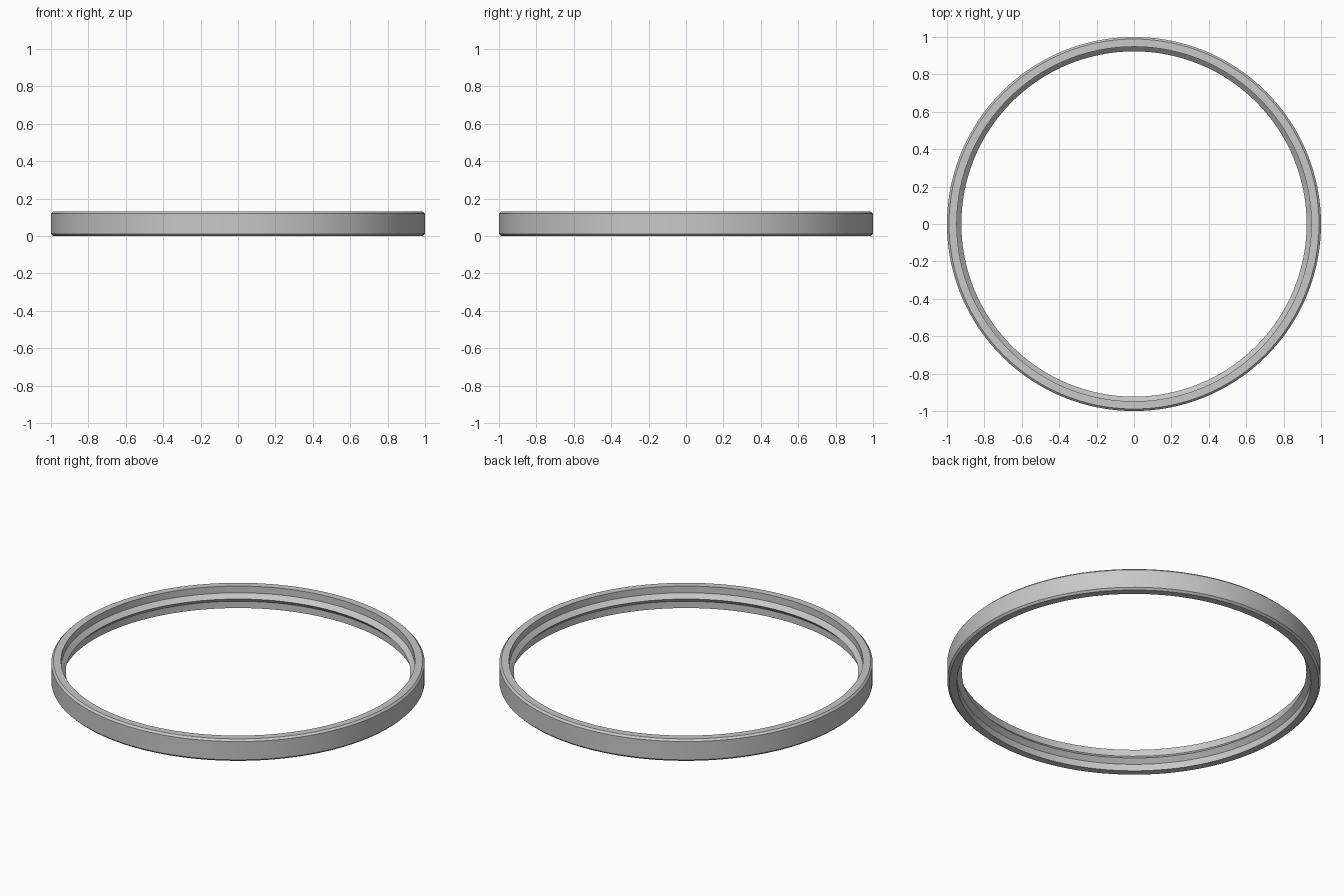
import bpy, bmesh, math

cube = bpy.data.objects.get("Cube")
if cube:
    bpy.data.objects.remove(cube, do_unlink=True)

HEIGHT = 0.13
OUTER, WALL, RIDGE = 1.0, 0.948, 0.923   # radii
BEVEL = 0.011                            # outer edge chamfer
SEGMENTS = 128

# Grey metal
metal = bpy.data.materials.new("grey_metal")
metal.use_nodes = True
colour = (0.58, 0.58, 0.58, 1)
metal.diffuse_color = colour
metal.node_tree.nodes["Principled BSDF"].inputs["Base Color"].default_value = colour

# Cross-section: chamfered outside, pointed ridge around the inside
mid, rise = HEIGHT / 2, WALL - RIDGE
profile = [
    (OUTER - BEVEL, 0), (OUTER, BEVEL),
    (OUTER, HEIGHT - BEVEL), (OUTER - BEVEL, HEIGHT),
    (WALL, HEIGHT), (WALL, mid + rise), (RIDGE, mid),
    (WALL, mid - rise), (WALL, 0),
]

# Sweep the section around the vertical axis
bm = bmesh.new()
verts = [bm.verts.new((r, 0, z)) for r, z in profile]
edges = [bm.edges.new((v, verts[(i + 1) % len(verts)])) for i, v in enumerate(verts)]
bmesh.ops.spin(bm, geom=verts + edges, cent=(0, 0, 0), axis=(0, 0, 1),
               angle=math.tau, steps=SEGMENTS, use_merge=True)
bmesh.ops.remove_doubles(bm, verts=bm.verts, dist=0.0001)
bmesh.ops.recalc_face_normals(bm, faces=bm.faces)
mesh = bpy.data.meshes.new("ring")
bm.to_mesh(mesh)
bm.free()
mesh.materials.append(metal)

ring = bpy.data.objects.new("ring", mesh)
bpy.context.collection.objects.link(ring)

# Smooth around the ring, crisp between the bands
bpy.ops.object.select_all(action="DESELECT")
ring.select_set(True)
bpy.context.view_layer.objects.active = ring
bpy.ops.object.shade_smooth_by_angle(angle=math.radians(30))
